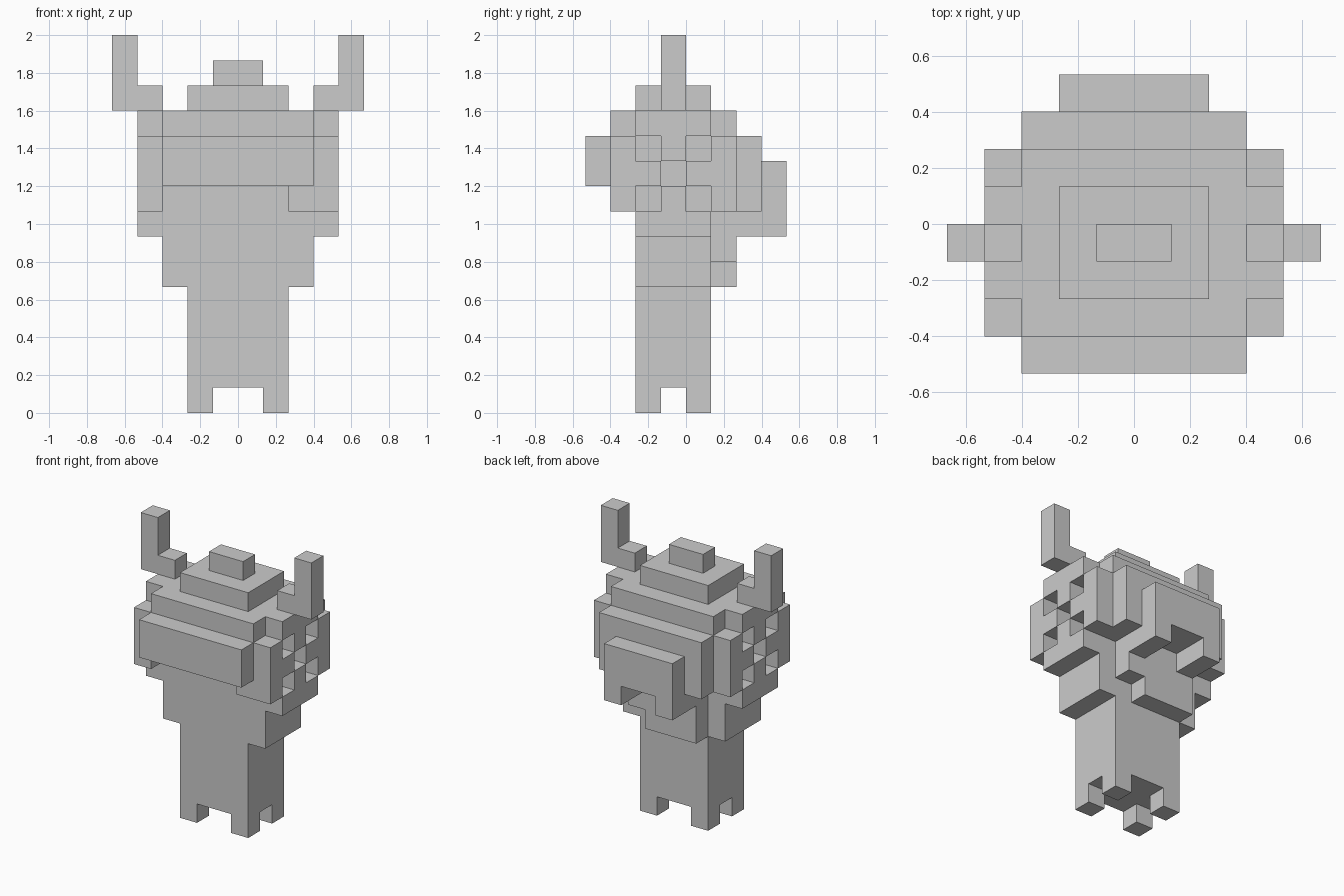
import bpy
import bmesh
from mathutils import Vector

U = 2 / 15  # edge of one cube cell

cube = bpy.data.objects.get("Cube")
if cube:
    bpy.data.objects.remove(cube, do_unlink=True)

grey = bpy.data.materials.new("plain_grey")
grey.use_nodes = True
grey.diffuse_color = (0.6, 0.6, 0.6, 1)
grey.node_tree.nodes["Principled BSDF"].inputs["Base Color"].default_value = (0.6, 0.6, 0.6, 1)


def cells(x, y, z):
    """All grid cells inside three (start, end) ranges."""
    return {(i, j, k) for i in range(*x) for j in range(*y) for k in range(*z)}


def mirror(group):
    """Cells reflected to the other side."""
    return {(-1 - i, j, k) for i, j, k in group}


def build(name, group):
    """Mesh the outer skin of a group of cells."""
    bm = bmesh.new()
    for cell in group:
        for axis in range(3):
            for side in (0, 1):
                step = [0, 0, 0]
                step[axis] = 1 if side else -1
                if tuple(c + s for c, s in zip(cell, step)) in group:
                    continue
                a, b = [Vector([float(n == m % 3) for n in range(3)])
                        for m in (axis + 1, axis + 2)]
                base = Vector(cell)
                base[axis] += side
                loop = [base, base + a, base + a + b, base + b]
                if not side:
                    loop.reverse()
                bm.faces.new([bm.verts.new(p * U) for p in loop])
    bmesh.ops.remove_doubles(bm, verts=bm.verts, dist=U / 100)
    mesh = bpy.data.meshes.new(name)
    bm.to_mesh(mesh)
    bm.free()
    mesh.materials.append(grey)
    obj = bpy.data.objects.new(name, mesh)
    bpy.context.collection.objects.link(obj)


# Four short feet under the trunk
for end, y in (("front", -2), ("back", 0)):
    foot = cells((1, 2), (y, y + 1), (0, 1))
    build(end + "_left_foot", foot)
    build(end + "_right_foot", mirror(foot))

# Trunk, shoulders and stepped neck
build("trunk", cells((-2, 2), (-2, 1), (1, 5)))
build("shoulders", cells((-3, 3), (-2, 1), (5, 7)))
build("neck", cells((-2, 1), (1, 2), (5, 6)) | cells((-2, 2), (1, 2), (6, 8)))

# Head core, open below the brow at the front
build("head", cells((-3, 3), (-2, 1), (7, 8))
      | cells((-3, 3), (-2, 2), (8, 12))
      | cells((-3, 3), (-3, -2), (9, 12))
      | cells((2, 3), (-3, -2), (8, 9)))
build("brow", cells((-3, 3), (-4, -3), (9, 11)))

# Side panels with five square openings each
panel = cells((3, 4), (-3, 2), (8, 11)) | cells((3, 4), (-2, 1), (11, 12))
panel |= cells((3, 4), (-2, 1), (7, 8))
for y, z in ((-2, 10), (0, 10), (-1, 9), (-2, 8), (0, 8)):
    panel.discard((3, y, z))
build("left_side_panel", panel)
build("right_side_panel", mirror(panel))

# Back of the head and the pack with two prongs
build("head_back", cells((-3, 3), (2, 3), (8, 11)))
prong = cells((1, 2), (2, 4), (7, 8))
build("back_pack", cells((-2, 2), (3, 4), (8, 10)))
build("left_prong", prong)
build("right_prong", mirror(prong))

# Stepped crown and knob
build("crown", cells((-2, 2), (-2, 1), (12, 13)))
build("crown_knob", cells((-1, 1), (-1, 0), (13, 14)))

# Bent horns
horn = cells((3, 5), (-1, 0), (12, 13)) | cells((4, 5), (-1, 0), (13, 15))
build("left_horn", horn)
build("right_horn", mirror(horn))
